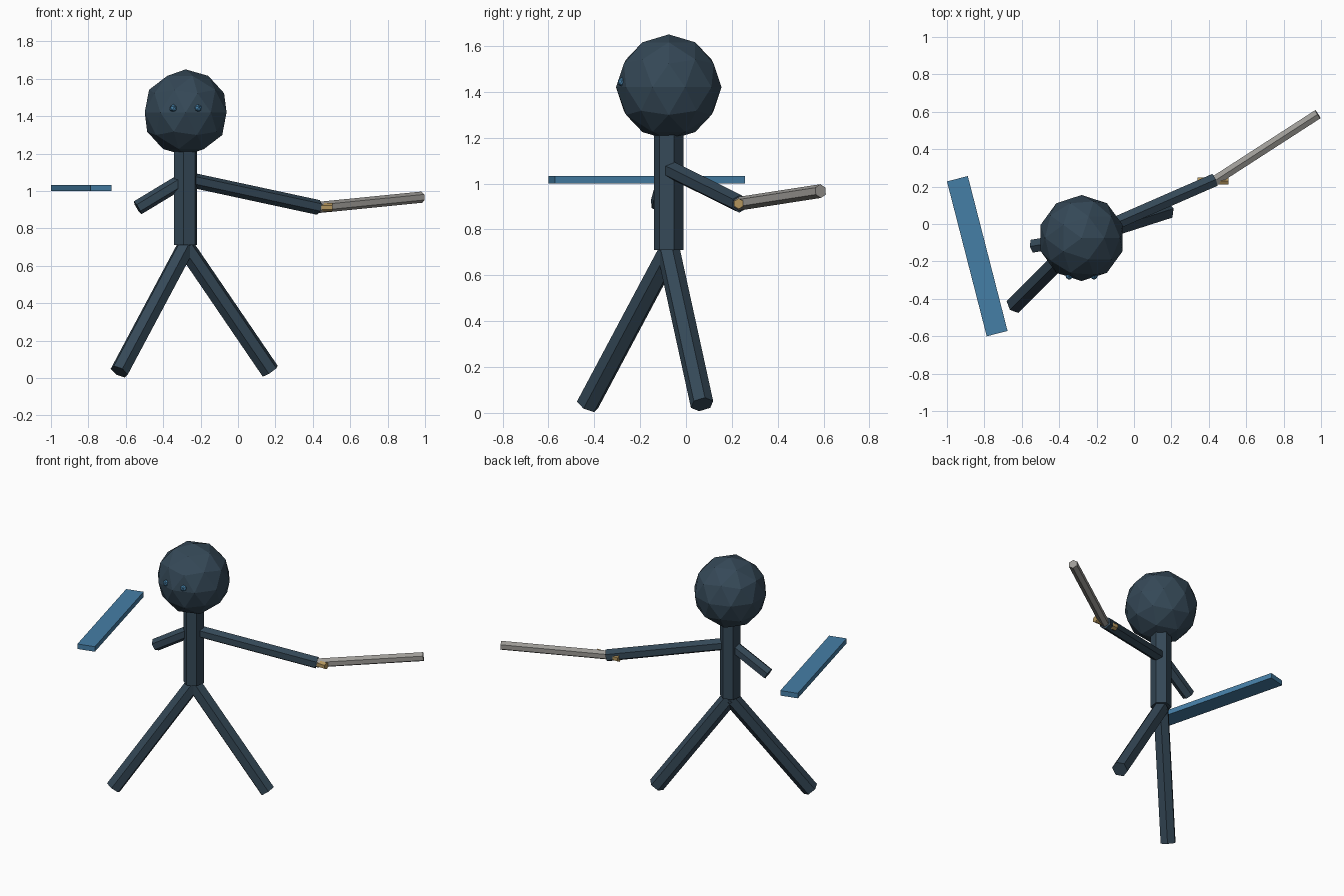
import bpy
from math import radians
from mathutils import Vector, Matrix

if "Cube" in bpy.data.objects:
    bpy.data.objects.remove(bpy.data.objects["Cube"])


def material(name, rgb):
    m = bpy.data.materials.new(name)
    m.diffuse_color = (*rgb, 1)
    m.use_nodes = True
    m.node_tree.nodes["Principled BSDF"].inputs["Base Color"].default_value = m.diffuse_color
    return m


DARK = material("dark_slate", (0.035, 0.065, 0.095))
BLUE = material("blue", (0.06, 0.21, 0.38))
GOLD = material("gold", (0.45, 0.30, 0.11))
STEEL = material("steel", (0.34, 0.33, 0.31))


def finish(name, mat):
    ob = bpy.context.object
    ob.name = name
    ob.data.materials.append(mat)
    return ob


def rod(name, start, end, radius, mat, twist=0):
    """Six-sided bar between two points."""
    a, b = Vector(start), Vector(end)
    bpy.ops.mesh.primitive_cylinder_add(vertices=6, radius=radius, depth=(b - a).length)
    ob = finish(name, mat)
    ob.data.transform(Matrix.Rotation(radians(twist), 4, 'Z'))
    ob.rotation_euler = (b - a).to_track_quat('Z', 'Y').to_euler()
    ob.location = (a + b) / 2
    return ob


def ball(name, loc, radius, subdivisions, mat):
    bpy.ops.mesh.primitive_ico_sphere_add(subdivisions=subdivisions, radius=radius, location=loc)
    return finish(name, mat)


CX, CY = -0.28, -0.075

# head and eyes
ball("head", (CX, CY, 1.42), 0.23, 2, DARK)
for side, name in ((-1, "eye_right"), (1, "eye_left")):
    ball(name, (CX + side * 0.066, -0.277, 1.442), 0.022, 1, BLUE)

# torso
bpy.ops.mesh.primitive_cylinder_add(vertices=6, radius=0.066, depth=0.57,
                                    location=(CX, CY, 0.995),
                                    rotation=(0, 0, radians(-9)))
finish("torso", DARK)

# limbs
hip, shoulder = (CX, CY, 0.70), (CX, CY, 1.065)
hand = (0.43, 0.235, 0.912)
rod("leg_right", hip, (-0.635, -0.43, 0.034), 0.051, DARK)
rod("leg_left", hip, (0.172, 0.07, 0.037), 0.051, DARK)
rod("arm_right", shoulder, (-0.537, -0.117, 0.91), 0.04, DARK)
rod("arm_left", shoulder, hand, 0.04, DARK)

# sword
rod("sword_blade", (0.43, 0.23, 0.912), (0.983, 0.587, 0.967), 0.03, STEEL)
rod("sword_guard", (0.34, 0.23, 0.912), (0.505, 0.23, 0.912), 0.023, GOLD)

# floating board
bpy.ops.mesh.primitive_cube_add(size=1, location=(-0.838, -0.172, 1.016))
board = finish("board", BLUE)
board.scale = (0.115, 0.855, 0.034)
board.rotation_euler.z = radians(14.4)
